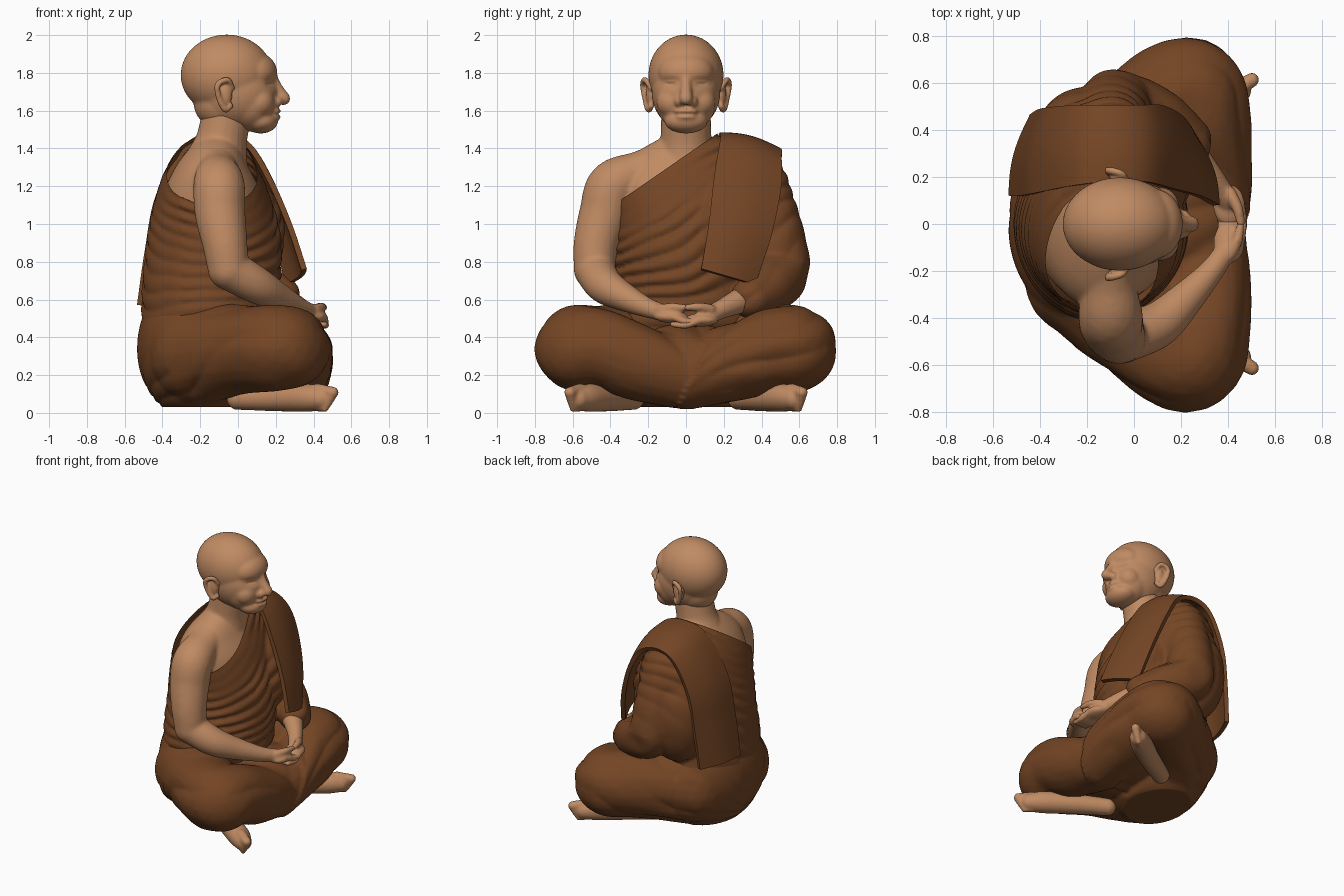
import bpy, bmesh, math
from mathutils import Vector, noise

if "Cube" in bpy.data.objects:
    bpy.data.objects.remove(bpy.data.objects["Cube"])


def material(name, rgb):
    m = bpy.data.materials.new(name)
    m.diffuse_color = (*rgb, 1)
    m.use_nodes = True
    m.node_tree.nodes["Principled BSDF"].inputs["Base Color"].default_value = m.diffuse_color
    return m


SKIN = material("skin", (0.53, 0.258, 0.125))
ROBE = material("brown cloth", (0.175, 0.06, 0.018))


def unit_sphere(sub):
    bm = bmesh.new()
    bmesh.ops.create_icosphere(bm, subdivisions=sub, radius=1)
    bm.verts.ensure_lookup_table()
    data = [tuple(v.co) for v in bm.verts], [[v.index for v in f.verts] for f in bm.faces]
    bm.free()
    return data


SPHERE = {2: unit_sphere(3), 1: unit_sphere(2), 3: unit_sphere(4)}


class Shape:
    """Plain lists of points and faces to be fused later."""
    def __init__(self):
        self.verts, self.faces = [], []

    def add(self, verts, faces):
        o = len(self.verts)
        self.verts += verts
        self.faces += [[i + o for i in f] for f in faces]


def spline(pts, n):
    """Smooth curve through points of any dimension."""
    P = [Vector(p) for p in pts]
    P = [2 * P[0] - P[1]] + P + [2 * P[-1] - P[-2]]
    out = []
    for a, b, c, d in zip(P, P[1:], P[2:], P[3:]):
        for i in range(n):
            t = i / n
            out.append(0.5 * (2 * b + (c - a) * t + (2 * a - 5 * b + 4 * c - d) * t * t
                              + (3 * b - a - 3 * c + d) * t ** 3))
    return out + [P[-2]]


def ball(sh, c, r, sub=3):
    rx, ry, rz = r if isinstance(r, tuple) else (r, r, r)
    v, f = SPHERE[sub]
    sh.add([(c[0] + x * rx, c[1] + y * ry, c[2] + z * rz) for x, y, z in v], f)


def chain(sh, pts, s=1, n=8, sub=2):
    """Limb of changing radius through (x, y, z, r); s = -1 mirrors it in y."""
    for x, y, z, r in spline(pts, n):
        ball(sh, (x, y * s, z), r, sub)


def new_object(name, verts, faces):
    me = bpy.data.meshes.new(name)
    me.from_pydata(verts, [], faces)
    ob = bpy.data.objects.new(name, me)
    bpy.context.collection.objects.link(ob)
    return ob


def bake(ob, mat):
    """Apply the modifiers of an object."""
    dg = bpy.context.evaluated_depsgraph_get()
    me = bpy.data.meshes.new_from_object(ob.evaluated_get(dg))
    ob.modifiers.clear()
    ob.data = me
    me.materials.clear()
    me.materials.append(mat)
    me.polygons.foreach_set("use_smooth", [True] * len(me.polygons))
    return me


def blob(name, mat, build, voxel, smooth, move=None):
    """Fuse the shapes made by build(sh) to one skin, then shift its points."""
    sh = Shape()
    build(sh)
    ob = new_object(name, sh.verts, sh.faces)
    m = ob.modifiers.new("fuse", 'REMESH')
    m.mode, m.voxel_size = 'VOXEL', voxel
    m = ob.modifiers.new("soften", 'SMOOTH')
    m.factor, m.iterations = 0.5, smooth
    me = bake(ob, mat)
    if move:
        new = [move(v.co.copy(), v.normal.copy()) for v in me.vertices]
        me.vertices.foreach_set("co", [c for p in new for c in p])
        me.update()
    return ob


# torso rings: height, back x, front x, half width
RINGS = [(0.3, -0.5, 0.16, 0.42), (0.6, -0.5, 0.2, 0.4), (0.8, -0.485, 0.22, 0.37),
         (1.0, -0.46, 0.2, 0.37), (1.2, -0.41, 0.14, 0.39), (1.32, -0.355, 0.08, 0.36),
         (1.41, -0.29, 0.04, 0.27), (1.48, -0.22, 0.0, 0.15)]


def torso(sh, rings, g):
    v, f, n = [], [], 48
    for z, x0, x1, w in spline(rings, 6):
        c, r = (x0 + x1) / 2, (x1 - x0) / 2
        v += [(c + (r + g) * math.cos(k * math.tau / n), (w + g) * math.sin(k * math.tau / n), z + g)
              for k in range(n)]
    for o in range(0, len(v) - n, n):
        f += [[o + k, o + (k + 1) % n, o + n + (k + 1) % n, o + n + k] for k in range(n)]
    sh.add(v, f + [list(range(n))[::-1], list(range(len(v) - n, len(v)))])


def forearm_and_hand(sh, s, dz):
    chain(sh, [(-0.05, 0.485, 0.76, 0.11), (0.1, 0.43, 0.675, 0.098), (0.22, 0.32, 0.61, 0.075),
               (0.33, 0.2, 0.555, 0.053), (0.4, 0.1, 0.525 + dz, 0.045)], s)
    ball(sh, (0.405, 0.08 * s, 0.51 + dz), (0.068, 0.09, 0.035))
    for i in range(4):
        x = 0.368 + 0.03 * i
        chain(sh, [(x, 0.06, 0.505 + dz, 0.021), (x + 0.006, 0, 0.482 + dz, 0.02),
                   (x, -0.07, 0.487 + dz, 0.017)], s, 6, 1)
    chain(sh, [(0.41, 0.13, 0.55, 0.028), (0.44, 0.07, 0.56, 0.025), (0.455, 0.005, 0.558, 0.019)], s, 6, 1)


# bare torso, neck, right arm and right hand
def body(sh):
    torso(sh, RINGS[3:], -0.022)
    chain(sh, [(-0.12, 0, 1.3, 0.17), (-0.09, 0, 1.43, 0.138), (-0.06, 0, 1.58, 0.132)])
    chain(sh, [(-0.12, 0.08, 1.34, 0.11), (-0.11, 0.25, 1.27, 0.115), (-0.1, 0.385, 1.2, 0.137),
               (-0.095, 0.43, 1.06, 0.135), (-0.07, 0.475, 0.9, 0.12), (-0.05, 0.485, 0.76, 0.11)], -1)
    forearm_and_hand(sh, -1, 0)


blob("body", SKIN, body, 0.011, 7)
blob("left_hand", SKIN, lambda sh: forearm_and_hand(sh, 1, -0.018), 0.01, 4)


# head with brow, cheeks, nose, lips and chin
def head(sh):
    ball(sh, (-0.06, 0, 1.789), (0.244, 0.199, 0.214))
    ball(sh, (-0.01, 0, 1.7), (0.22, 0.182, 0.205))
    ball(sh, (0.06, 0, 1.64), (0.145, 0.158, 0.15))
    ball(sh, (0.12, 0, 1.545), (0.092, 0.115, 0.066))
    ball(sh, (0.09, 0, 1.8), (0.118, 0.148, 0.11))
    ball(sh, (-0.08, 0, 1.64), (0.155, 0.145, 0.14))
    chain(sh, [(0.18, 0, 1.775, 0.03), (0.215, 0, 1.71, 0.03), (0.242, 0, 1.664, 0.036)])
    ball(sh, (0.195, 0, 1.596), (0.034, 0.065, 0.018))
    ball(sh, (0.193, 0, 1.566), (0.034, 0.055, 0.018))
    for s in (-1, 1):
        ball(sh, (0.11, 0.075 * s, 1.645), 0.082)
        ball(sh, (0.21, 0.036 * s, 1.648), 0.027)


# eye sockets, lids and mouth line
def carve_face(p, n):
    if p.x > 0.06:
        for s in (-1, 1):
            e = abs(p.y - 0.083 * s) / 0.045
            h = (p.z - 1.745) / 0.026
            p.x -= 0.018 * math.exp(-e * e - h * h)
            p.x += 0.012 * math.exp(-(e * 1.4) ** 2 - ((p.z - 1.747) / 0.014) ** 2)
            p.x -= 0.012 * math.exp(-(e * 1.7) ** 4 - ((p.z - 1.742) / 0.006) ** 2)
        p.x -= 0.01 * math.exp(-(p.y / 0.065) ** 4 - ((p.z - 1.582) / 0.008) ** 2)
    return p


blob("head", SKIN, head, 0.009, 9, carve_face)


def ear(sh, s):
    chain(sh, [(-0.03, 0.185, 1.72, 0.015), (-0.055, 0.215, 1.762, 0.016), (-0.105, 0.228, 1.74, 0.017),
               (-0.105, 0.22, 1.68, 0.016), (-0.07, 0.2, 1.61, 0.019), (-0.04, 0.185, 1.625, 0.017)], s, 8, 1)
    ball(sh, (-0.07, 0.183 * s, 1.69), (0.04, 0.03, 0.075))


# feet lying on their outer edge, big toe on top
def foot(sh, s):
    chain(sh, [(0.0, 0.28, 0.075, 0.06), (0.2, 0.4, 0.078, 0.07), (0.36, 0.51, 0.08, 0.075),
               (0.44, 0.57, 0.075, 0.06)], s)
    for i in range(5):
        r = 0.02 + 0.003 * i
        chain(sh, [(0.42, 0.56, 0.03 + 0.023 * i, r + 0.004),
                   (0.462 + 0.01 * i, 0.598 + 0.004 * i, 0.024 + 0.021 * i, r)], s, 6, 1)


def above_ground(p, n):
    p.z = max(p.z, 0)
    return p


for s, side in ((-1, "right"), (1, "left")):
    blob(side + "_ear", SKIN, lambda sh: ear(sh, s), 0.008, 3)
    blob(side + "_foot", SKIN, lambda sh: foot(sh, s), 0.01, 3, above_ground)


def crease(ph):
    """Soft cloth ridge with a narrow valley, about zero on average."""
    return abs(math.sin(ph)) * 1.6 - 1


# robe over the crossed legs
def legs(sh):
    ball(sh, (-0.2, 0, 0.35), (0.335, 0.44, 0.4))
    ball(sh, (0.12, 0, 0.27), (0.32, 0.4, 0.2))
    for s in (-1, 1):
        chain(sh, [(-0.2, 0.22, 0.31, 0.27), (0.0, 0.41, 0.335, 0.24), (0.22, 0.57, 0.34, 0.23),
                   (0.28, 0.45, 0.335, 0.213), (0.295, 0.25, 0.265, 0.205), (0.28, 0.0, 0.2, 0.19)], s)


def leg_folds(p, n):
    mid = -0.05 + 0.5 * (p.z - 0.03)
    a = math.atan2(p.z - 0.02, abs(p.y - mid) + 0.12)
    ph = 10 * a - 4 * p.x + 2.6 * noise.noise(p * 2.2)
    amp = max(0.001, 0.007 + 0.012 * noise.noise(p * 3))
    if p.x < -0.25:
        amp *= 0.4
    q = p + n * amp * crease(ph)
    # overlapping cloth edge at the front
    if p.x > 0.2 and p.y > mid:
        q.x += 0.018 * max(0, 1 - (p.y - mid) * 5)
    q.z = max(q.z, 0.03 if p.x < 0.2 else 0.02)
    return q


blob("leg_robe", ROBE, legs, 0.014, 8, leg_folds)


# robe around the torso and left arm, cut along the slanted neckline
def upper_robe(sh):
    torso(sh, RINGS, 0.005)
    ball(sh, (0.04, 0.2, 0.95), (0.2, 0.2, 0.3))
    ball(sh, (-0.13, 0.34, 1.1), (0.235, 0.2, 0.31))
    ball(sh, (-0.2, 0.38, 0.88), (0.215, 0.2, 0.34))
    chain(sh, [(-0.12, 0.2, 1.32, 0.14), (-0.11, 0.36, 1.25, 0.15), (-0.1, 0.42, 1.1, 0.155),
               (-0.09, 0.475, 0.9, 0.16), (-0.06, 0.49, 0.75, 0.16), (0.1, 0.43, 0.66, 0.14),
               (0.22, 0.35, 0.61, 0.11)])


def torso_folds(p, n):
    k = 0.69 * min(1, max(0, (p.z - 0.5) / 0.6))
    w = 0.13 * noise.noise(p * 1.8) + 0.02 * noise.noise(p * 6)
    amp = max(0.001, 0.008 + 0.016 * noise.noise(p * 3.2 + Vector((5, 0, 0))))
    if p.x < -0.3 or (p.y > 0.38 and p.z > 0.8):
        amp *= 0.5
    return p + n * (0.003 + amp * crease(32 * (p.z - k * p.y - 0.25 * p.y * p.y + w)))


ob = blob("torso_robe", ROBE, upper_robe, 0.013, 7, torso_folds)
bm = bmesh.new()
bm.from_mesh(ob.data)
bmesh.ops.bisect_plane(bm, geom=bm.verts[:] + bm.edges[:] + bm.faces[:], plane_co=(0, 0, 1.365),
                       plane_no=(0, -0.69, 1), clear_outer=True)
bm.to_mesh(ob.data)
bm.free()

# folded sash over the left shoulder, between its inner and outer edge
inner = spline([(0.35, 0.08, 0.76), (0.27, 0.12, 1.0), (0.16, 0.15, 1.25), (0.04, 0.18, 1.43), (-0.12, 0.18, 1.47),
                (-0.27, 0.16, 1.41), (-0.42, 0.13, 1.15), (-0.48, 0.12, 0.85), (-0.52, 0.12, 0.57)], 6)
outer = spline([(0.26, 0.36, 0.68), (0.2, 0.45, 0.95), (0.11, 0.5, 1.2), (0.02, 0.5, 1.34), (-0.12, 0.5, 1.385),
                (-0.25, 0.5, 1.32), (-0.36, 0.49, 1.1), (-0.4, 0.48, 0.85), (-0.43, 0.46, 0.57)], 6)
verts, faces, W = [], [], 13
for a, b in zip(inner, outer):
    for j in range(W):
        p = a.lerp(b, j / (W - 1))
        out = Vector((p.x + 0.12, 0, max(0, p.z - 1.15))).normalized()
        verts.append(p + out * 0.025 * math.sin(math.pi * j / (W - 1)))
for o in range(0, len(verts) - W, W):
    faces += [(o + j, o + W + j, o + W + j + 1, o + j + 1) for j in range(W - 1)]
ob = new_object("shoulder_sash", verts, faces)
m = ob.modifiers.new("thickness", 'SOLIDIFY')
m.thickness, m.offset = 0.03, 0
me = bake(ob, ROBE)
me.set_sharp_from_angle(angle=math.radians(40))
